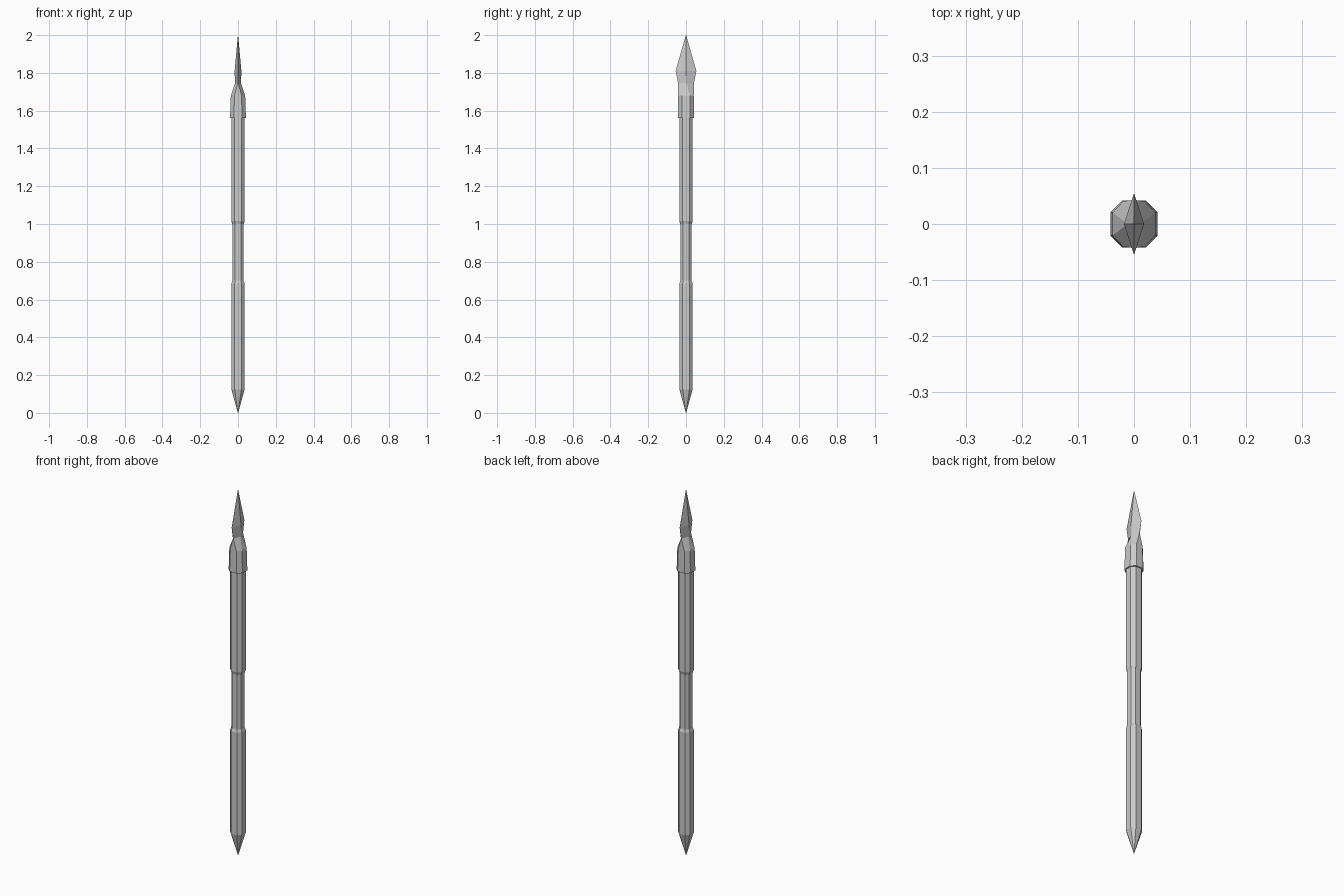
import bpy, bmesh

if "Cube" in bpy.data.objects:
    bpy.data.objects.remove(bpy.data.objects["Cube"])


def ring(z, hx, hy, f):
    """Eight-sided ring; f is the flat-side share (0 gives a diamond)."""
    return [(hx, -hy * f, z), (hx, hy * f, z), (hx * f, hy, z), (-hx * f, hy, z),
            (-hx, hy * f, z), (-hx, -hy * f, z), (-hx * f, -hy, z), (hx * f, -hy, z)]


def loft(name, sections):
    bm = bmesh.new()
    rings = [[bm.verts.new(p) for p in ring(*s)] for s in sections]
    for a, b in zip(rings, rings[1:]):
        for i in range(8):
            j = (i + 1) % 8
            bm.faces.new((a[i], a[j], b[j], b[i]))
    bm.faces.new(rings[0][::-1])
    bm.faces.new(rings[-1])
    bmesh.ops.remove_doubles(bm, verts=bm.verts, dist=0.0001)
    bmesh.ops.recalc_face_normals(bm, faces=bm.faces)
    mesh = bpy.data.meshes.new(name)
    bm.to_mesh(mesh)
    bm.free()
    obj = bpy.data.objects.new(name, mesh)
    bpy.context.collection.objects.link(obj)
    return obj


# shaft with pointed butt and recessed grip
loft("shaft", [(z, r, r, 0.5) for z, r in (
    (0.0, 0.001), (0.125, 0.035), (0.685, 0.035), (0.70, 0.03),
    (1.0, 0.03), (1.015, 0.035), (1.60, 0.035))])

# socket flattening into the diamond-section blade
loft("spear_head", [
    (1.56, 0.042, 0.042, 0.5),
    (1.68, 0.038, 0.041, 0.5),
    (1.745, 0.016, 0.042, 0.08),
    (1.81, 0.018, 0.055, 0.0),
    (2.0, 0.0005, 0.0005, 0.0)])
